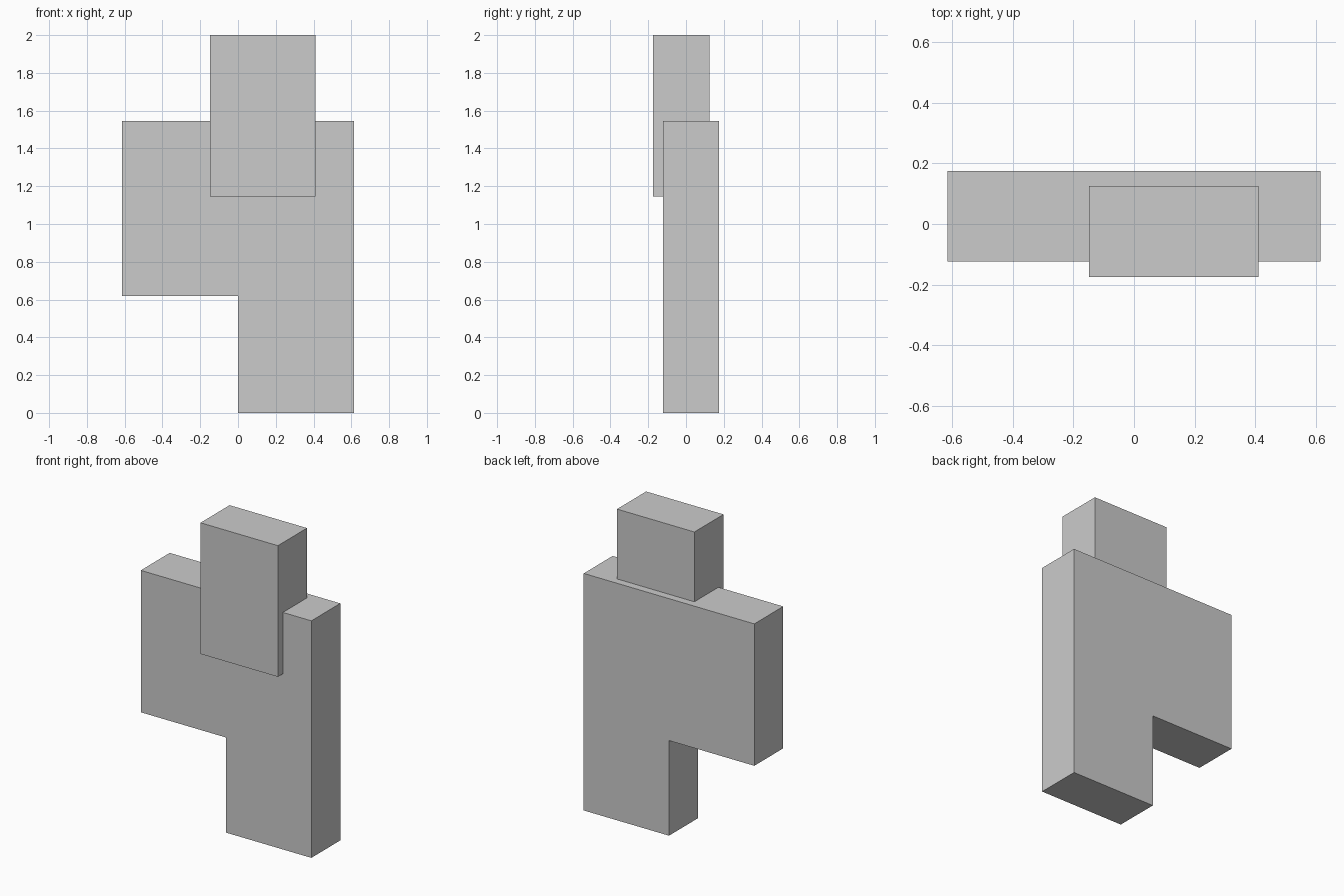
import bpy
import bmesh

cube = bpy.data.objects.get("Cube")
if cube:
    bpy.data.objects.remove(cube, do_unlink=True)

# Single plain grey
grey = bpy.data.materials.new("plain_grey")
grey.use_nodes = True
colour = (0.6, 0.6, 0.6, 1.0)
grey.diffuse_color = colour
grey.node_tree.nodes["Principled BSDF"].inputs["Base Color"].default_value = colour


def extruded(name, outline, y_front, y_back):
    """Extrude an x-z outline from y_front to y_back."""
    bm = bmesh.new()
    face = bm.faces.new([bm.verts.new((x, y_front, z)) for x, z in outline])
    result = bmesh.ops.extrude_face_region(bm, geom=[face])
    moved = [v for v in result["geom"] if isinstance(v, bmesh.types.BMVert)]
    bmesh.ops.translate(bm, verts=moved, vec=(0, y_back - y_front, 0))
    bmesh.ops.recalc_face_normals(bm, faces=bm.faces)
    mesh = bpy.data.meshes.new(name)
    bm.to_mesh(mesh)
    bm.free()
    mesh.materials.append(grey)
    obj = bpy.data.objects.new(name, mesh)
    bpy.context.collection.objects.link(obj)
    return obj


half_width, shoulder, hip = 0.615, 1.545, 0.62

# Body slab with one leg on the left side
extruded("body_and_leg", [
    (0, 0), (half_width, 0), (half_width, shoulder),
    (-half_width, shoulder), (-half_width, hip), (0, hip),
], -0.123, 0.175)

# Head block, sunk into the body and standing proud of its front
extruded("head_block", [
    (-0.148, 1.145), (0.41, 1.145), (0.41, 2), (-0.148, 2),
], -0.175, 0.125)
